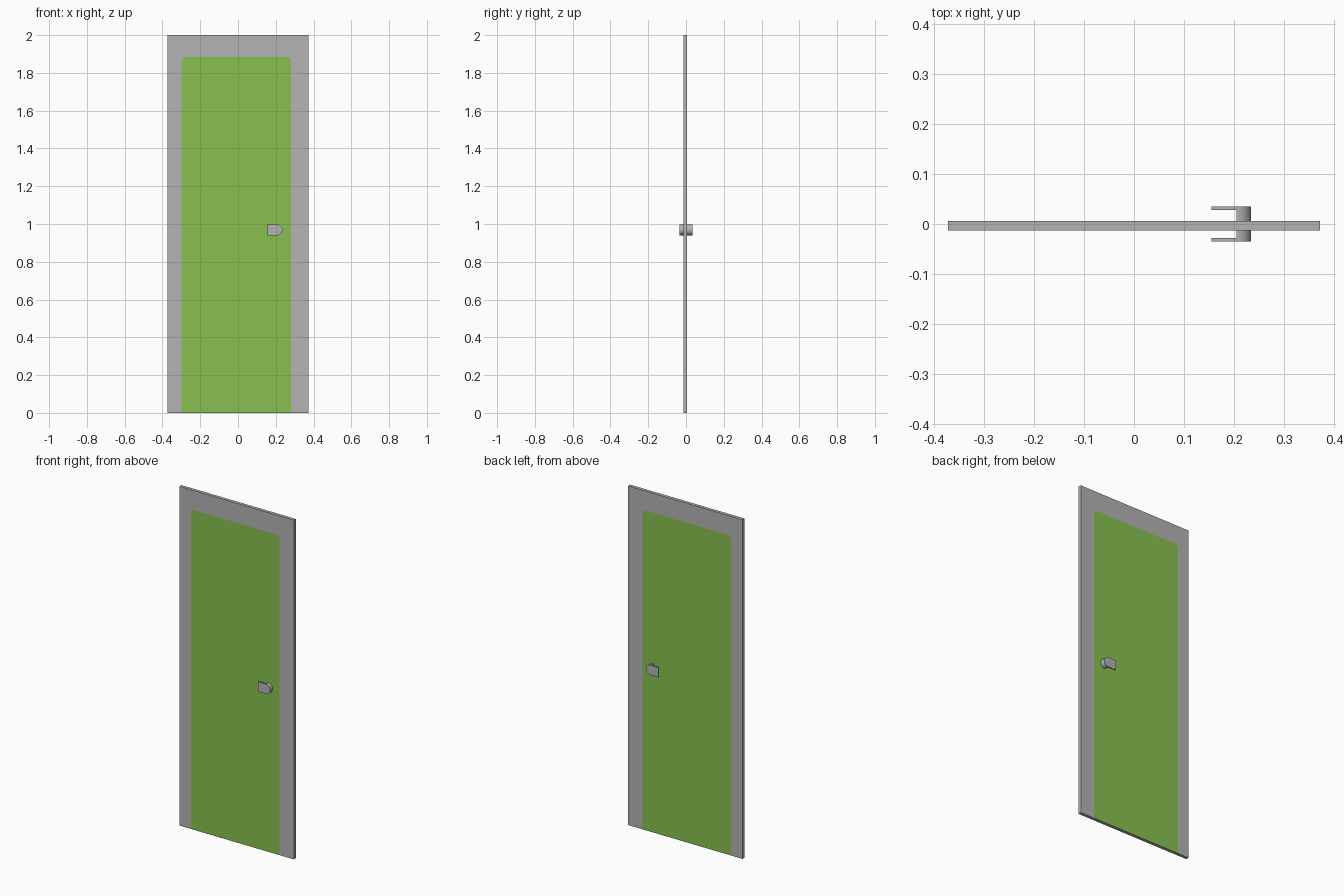
import bpy, bmesh
from math import sin, cos, pi
from mathutils import Vector

cube = bpy.data.objects.get("Cube")
if cube:
    bpy.data.objects.remove(cube, do_unlink=True)


def material(name, rgb):
    mat = bpy.data.materials.new(name)
    mat.use_nodes = True
    mat.diffuse_color = (*rgb, 1)
    mat.node_tree.nodes["Principled BSDF"].inputs["Base Color"].default_value = (*rgb, 1)
    return mat


grey = material("grey", (0.456, 0.456, 0.456))
green = material("green", (0.25, 0.53, 0.08))


def arc(cx, cz, r, start, end, steps):
    return [(cx + r * cos(start + (end - start) * i / steps),
             cz + r * sin(start + (end - start) * i / steps)) for i in range(steps + 1)]


def add_outlines(bm, outlines, y):
    """Flat neighbouring faces in the xz plane that share vertices."""
    faces = []
    for outline in outlines:
        faces.append(bm.faces.new([bm.verts.new((x, y, z)) for x, z in outline]))
    bmesh.ops.remove_doubles(bm, verts=bm.verts[:], dist=1e-5)
    return [f for f in bm.faces if f.is_valid]


def extrude(bm, faces, depth):
    geom = bmesh.ops.extrude_face_region(bm, geom=faces)["geom"]
    verts = [g for g in geom if isinstance(g, bmesh.types.BMVert)]
    bmesh.ops.translate(bm, verts=verts, vec=Vector((0, depth, 0)))
    return [g for g in geom if isinstance(g, bmesh.types.BMFace)]


def finish(bm, name, mats):
    bmesh.ops.recalc_face_normals(bm, faces=bm.faces[:])
    mesh = bpy.data.meshes.new(name)
    bm.to_mesh(mesh)
    bm.free()
    for mat in mats:
        mesh.materials.append(mat)
    obj = bpy.data.objects.new(name, mesh)
    bpy.context.collection.objects.link(obj)
    return obj


# Door leaf: grey surround with a flush green panel on both sides
HALF, TOP = 0.373, 2.0
FRONT, BACK = -0.013, 0.006
LEFT, RIGHT, PANEL_TOP, R = -0.298, 0.28, 1.885, 0.022

panel = ([(RIGHT, 0)]
         + arc(RIGHT - R, PANEL_TOP - R, R, 0, pi / 2, 6)
         + arc(LEFT + R, PANEL_TOP - R, R, pi / 2, pi, 6)
         + [(LEFT, 0)])
surround = [(HALF, 0), (HALF, TOP), (-HALF, TOP), (-HALF, 0)] + panel[::-1]

bm = bmesh.new()
extrude(bm, add_outlines(bm, [surround, panel], FRONT), BACK - FRONT)
bm.normal_update()
for f in bm.faces:
    flat = abs(f.normal.y) > 0.9
    inside = all(LEFT - 1e-4 < v.co.x < RIGHT + 1e-4 for v in f.verts)
    f.material_index = int(flat and inside)
finish(bm, "door_leaf", [grey, green])

# Handles: flat lever with a half-round post running back to the leaf
POST_X, POST_Z, POST_R = 0.206, 0.969, 0.029
LEVER_X, LEVER_T, REACH = 0.155, 0.007, 0.035

for name, side, surface in (("front_handle", -1, FRONT), ("back_handle", 1, BACK)):
    half_round = arc(POST_X, POST_Z, POST_R, -pi / 2, pi / 2, 24)
    lever = [half_round[-1], (LEVER_X, POST_Z + POST_R),
             (LEVER_X, POST_Z - POST_R), half_round[0]]
    bm = bmesh.new()
    outer = side * REACH
    inner_faces = extrude(bm, add_outlines(bm, [half_round, lever], outer), -side * LEVER_T)
    post = max(inner_faces, key=lambda f: len(f.verts))
    extrude(bm, [post], surface - (outer - side * LEVER_T))
    obj = finish(bm, name, [grey])
    bpy.ops.object.select_all(action='DESELECT')
    obj.select_set(True)
    bpy.context.view_layer.objects.active = obj
    bpy.ops.object.shade_smooth_by_angle(angle=pi / 6)
